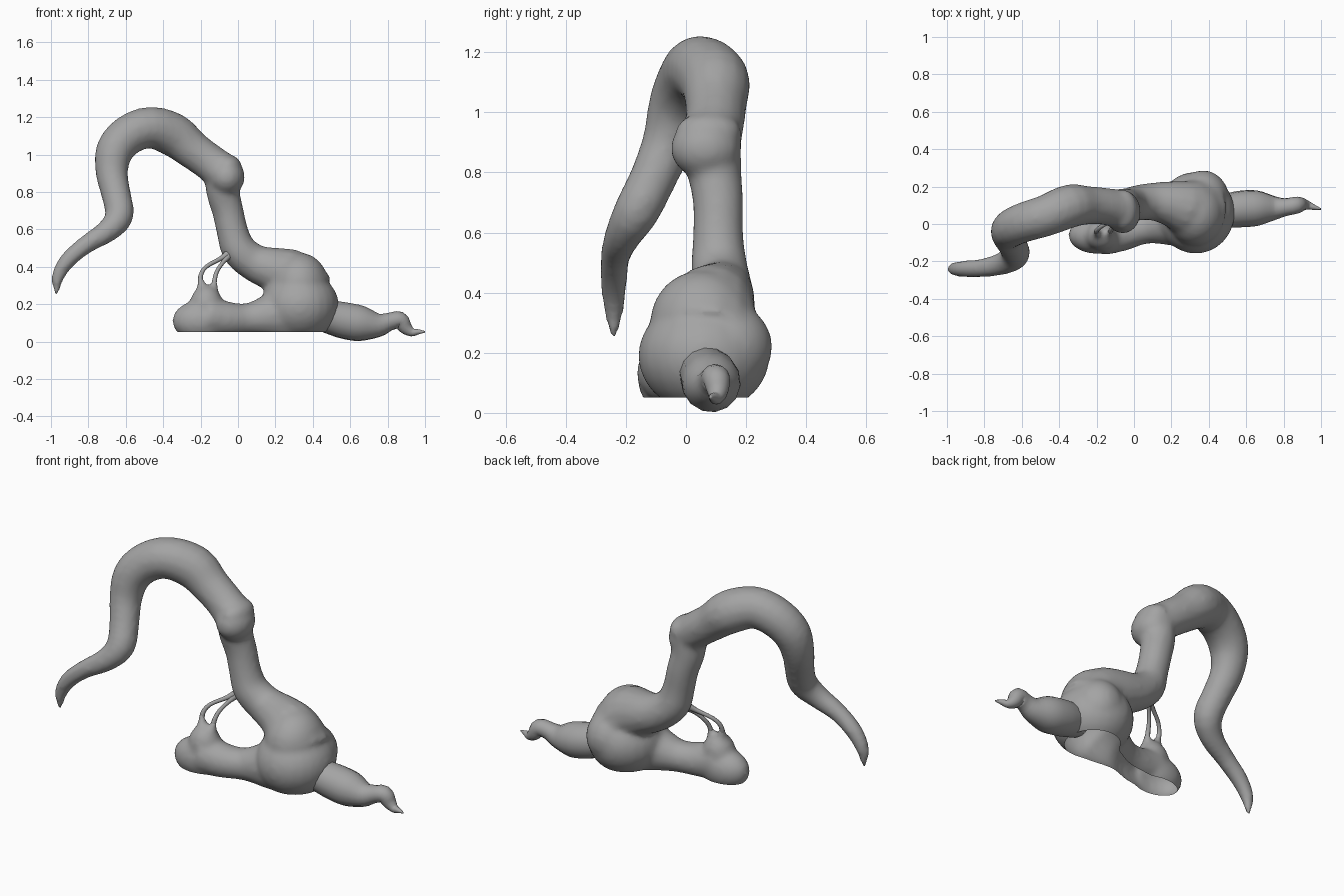
import bpy, bmesh, math
from mathutils import Vector, Matrix

cube = bpy.data.objects.get("Cube")
if cube:
    bpy.data.objects.remove(cube, do_unlink=True)

tissue = bpy.data.materials.new("tissue_grey")
tissue.use_nodes = True
tissue.diffuse_color = (0.37, 0.37, 0.37, 1)
tissue.node_tree.nodes["Principled BSDF"].inputs["Base Color"].default_value = (0.37, 0.37, 0.37, 1)


def catmull(a, b, c, d, t):
    return 0.5 * (2 * b + (c - a) * t + (2 * a - 5 * b + 4 * c - d) * t * t
                  + (3 * b - a - 3 * c + d) * t ** 3)


def add_tube(bm, path, sides=14, steps=3):
    """Sweep a round section along (x, y, z, radius) points with closed ends."""
    pts = [Vector(p) for p in path]
    pts = [pts[0]] + pts + [pts[-1]]
    samples = [catmull(*pts[i:i + 4], s / steps)
               for i in range(len(pts) - 3) for s in range(steps)] + [pts[-1]]
    centres = [s.to_3d() for s in samples]
    rings, side = [], None
    last = len(samples) - 1
    for i, s in enumerate(samples):
        along = (centres[min(i + 1, last)] - centres[max(i - 1, 0)]).normalized()
        if side is None:
            side = along.orthogonal()
        side = (side - along * side.dot(along)).normalized()
        other = along.cross(side)
        radius = max(s.w, 0.003)
        rings.append([bm.verts.new(centres[i] + radius * (
            side * math.cos(k * math.tau / sides) + other * math.sin(k * math.tau / sides)))
            for k in range(sides)])
    for low, high in zip(rings, rings[1:]):
        for k in range(sides):
            n = (k + 1) % sides
            bm.faces.new((low[k], low[n], high[n], high[k]))
    bm.faces.new(rings[0][::-1])
    bm.faces.new(rings[-1])


def add_blob(bm, centre, radii):
    shape = Matrix.Translation(centre) @ Matrix.Diagonal((*radii, 1))
    bmesh.ops.create_uvsphere(bm, u_segments=24, v_segments=14, radius=1, matrix=shape)


def finish(name, bm):
    mesh = bpy.data.meshes.new(name)
    bmesh.ops.recalc_face_normals(bm, faces=bm.faces)
    bm.to_mesh(mesh)
    bm.free()
    mesh.materials.append(tissue)
    mesh.shade_smooth()
    obj = bpy.data.objects.new(name, mesh)
    bpy.context.collection.objects.link(obj)
    return obj


# Long arched tube: curled tip, arch, down to the swollen joint
bm = bmesh.new()
add_tube(bm, [
    (-0.968, -0.24, 0.245, 0.01), (-0.965, -0.24, 0.34, 0.034), (-0.91, -0.24, 0.435, 0.045),
    (-0.81, -0.235, 0.52, 0.05), (-0.70, -0.21, 0.59, 0.062), (-0.635, -0.165, 0.67, 0.077),
    (-0.65, -0.11, 0.78, 0.079), (-0.675, -0.06, 0.90, 0.087), (-0.66, -0.025, 1.02, 0.102),
    (-0.585, 0.01, 1.105, 0.108), (-0.47, 0.045, 1.145, 0.112), (-0.345, 0.095, 1.105, 0.118),
    (-0.25, 0.10, 1.03, 0.104), (-0.16, 0.095, 0.965, 0.1), (-0.08, 0.08, 0.905, 0.105)])

# Swollen joint, straight neck and its root in the sac
add_blob(bm, (-0.06, 0.065, 0.88), (0.097, 0.117, 0.1))
add_blob(bm, (-0.055, 0.075, 0.935), (0.075, 0.11, 0.065))
add_tube(bm, [
    (-0.08, 0.085, 0.90, 0.1), (-0.08, 0.095, 0.80, 0.091), (-0.055, 0.107, 0.70, 0.085),
    (-0.03, 0.107, 0.59, 0.085), (0.005, 0.11, 0.49, 0.095), (0.09, 0.12, 0.42, 0.101),
    (0.19, 0.11, 0.385, 0.122), (0.28, 0.085, 0.345, 0.155), (0.33, 0.07, 0.26, 0.19)])

# Pear-shaped sac
add_blob(bm, (0.33, 0.06, 0.19), (0.21, 0.22, 0.19))
add_blob(bm, (0.37, 0.13, 0.22), (0.14, 0.158, 0.15))
add_blob(bm, (0.33, 0.055, 0.3), (0.155, 0.175, 0.175))

# Bridge and small front lobe, with two horns where the strands rise
add_tube(bm, [
    (0.35, 0.04, 0.14, 0.15), (0.2, 0.01, 0.14, 0.13), (0.06, -0.02, 0.12, 0.087),
    (-0.06, -0.05, 0.12, 0.095), (-0.17, -0.065, 0.14, 0.105)])
add_blob(bm, (-0.2, -0.06, 0.11), (0.152, 0.1, 0.11))
add_blob(bm, (-0.17, -0.06, 0.19), (0.09, 0.085, 0.11))
add_tube(bm, [(-0.2, -0.04, 0.35, 0.016), (-0.195, -0.05, 0.3, 0.027), (-0.17, -0.06, 0.2, 0.07)])
add_tube(bm, [(-0.125, -0.04, 0.33, 0.016), (-0.13, -0.05, 0.28, 0.027), (-0.15, -0.06, 0.2, 0.07)])
organ = finish("organ_body", bm)

# Fuse the pieces into one soft skin
fuse = organ.modifiers.new("fuse", "REMESH")
fuse.mode = "VOXEL"
fuse.voxel_size = 0.014
soften = organ.modifiers.new("soften", "SMOOTH")
soften.factor = 0.5
soften.iterations = 10
graph = bpy.context.evaluated_depsgraph_get()
skin = bpy.data.meshes.new_from_object(organ.evaluated_get(graph))
organ.modifiers.clear()
organ.data = skin

# Open the flat underside
bm = bmesh.new()
bm.from_mesh(skin)
bmesh.ops.bisect_plane(bm, geom=bm.verts[:] + bm.edges[:] + bm.faces[:],
                       plane_co=(0, 0, 0.052), plane_no=(0, 0, 1), clear_inner=True)
bm.to_mesh(skin)
bm.free()
skin.materials.clear()
skin.materials.append(tissue)
skin.shade_smooth()

# Tapering tail with a small hooked tip
bm = bmesh.new()
add_tube(bm, [
    (0.44, 0.06, 0.15, 0.09), (0.5, 0.07, 0.13, 0.092), (0.57, 0.08, 0.112, 0.098),
    (0.66, 0.085, 0.096, 0.095), (0.75, 0.085, 0.088, 0.065), (0.81, 0.09, 0.106, 0.048),
    (0.865, 0.1, 0.115, 0.046), (0.895, 0.105, 0.075, 0.037), (0.93, 0.1, 0.05, 0.023),
    (0.96, 0.09, 0.052, 0.015), (1.0, 0.08, 0.052, 0.004)])
finish("tail", bm)

# Thin strands tying the lobe to the neck
bm = bmesh.new()
add_tube(bm, [
    (-0.04, 0.07, 0.48, 0.025), (-0.09, 0.035, 0.445, 0.013), (-0.17, -0.01, 0.4, 0.011),
    (-0.2, -0.037, 0.35, 0.013), (-0.195, -0.05, 0.29, 0.016)], 8)
add_tube(bm, [
    (-0.04, 0.07, 0.47, 0.025), (-0.075, 0.03, 0.43, 0.012), (-0.11, -0.01, 0.38, 0.011),
    (-0.125, -0.038, 0.33, 0.013), (-0.13, -0.05, 0.27, 0.016)], 8)
finish("strands", bm)
